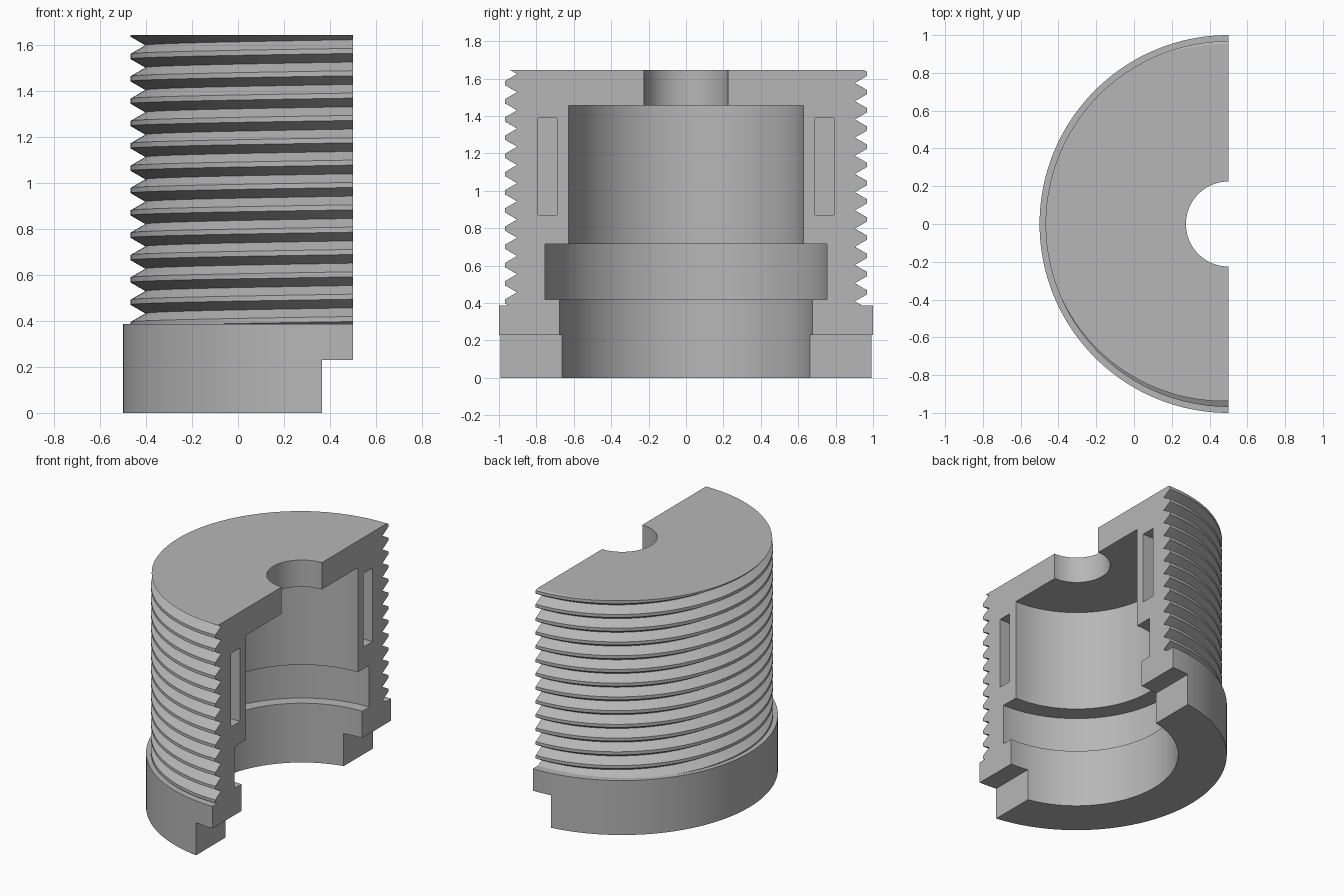
import bpy, bmesh
from math import pi, cos, sin, radians

if "Cube" in bpy.data.objects:
    bpy.data.objects.remove(bpy.data.objects["Cube"])

AXIS_X = 0.5                      # revolve axis lies on the cut plane
TOP, FLANGE_TOP = 1.645, 0.386
CREST_R, ROOT_R = 0.968, 0.903
PITCH, FLAT = 0.0973, 0.011       # thread pitch and half crest width
CREST_Z = 1.552                   # a crest height at the middle of the arc
SEGMENTS = 96

# Material
grey = bpy.data.materials.new("machined grey")
grey.use_nodes = True
colour = (0.47, 0.47, 0.47, 1)
grey.diffuse_color = colour
grey.node_tree.nodes["Principled BSDF"].inputs["Base Color"].default_value = colour


def thread_radius(z, crest):
    d = abs((z - crest + PITCH / 2) % PITCH - PITCH / 2)
    t = max(0, d - FLAT) / (PITCH / 2 - FLAT)
    return CREST_R + (ROOT_R - CREST_R) * t


def section(angle):
    """Closed (radius, height) outline at one angle, thread shifted along its helix."""
    crest = CREST_Z + PITCH * (angle - pi) / (2 * pi)
    heights = [FLANGE_TOP]
    for k in range(-14, 3):
        z = crest + k * PITCH
        heights += [z - FLAT, z + FLAT, z + PITCH / 2]
    heights.append(TOP)
    heights = [min(max(z, FLANGE_TOP), TOP) for z in heights]
    thread = [(thread_radius(z, crest), z) for z in heights]
    bore = [(0.225, TOP), (0.225, 1.455), (0.627, 1.455), (0.627, 0.715),
            (0.755, 0.715), (0.755, 0.42), (0.676, 0.42), (0.676, 0)]
    flange = [(1, 0), (1, FLANGE_TOP)]
    return flange + thread + bore


# Half body: stepped bore, flange and helical thread swept over half a turn
bm = bmesh.new()
columns = []
for i in range(SEGMENTS + 1):
    a = pi / 2 + pi * i / SEGMENTS
    columns.append([bm.verts.new((AXIS_X + r * cos(a), r * sin(a), z))
                    for r, z in section(a)])
count = len(columns[0])
for left, right in zip(columns, columns[1:]):
    for j in range(count):
        n = (j + 1) % count
        bm.faces.new((left[j], right[j], right[n], left[n]))
bm.faces.new(columns[0])
bm.faces.new(columns[-1])
bmesh.ops.remove_doubles(bm, verts=bm.verts, dist=1e-5)
bmesh.ops.recalc_face_normals(bm, faces=bm.faces)
mesh = bpy.data.meshes.new("threaded_half_body")
bm.to_mesh(mesh)
bm.free()
mesh.materials.append(grey)
body = bpy.data.objects.new("threaded_half_body", mesh)
bpy.context.collection.objects.link(body)


def cut_box(low, high):
    """Subtract an axis-aligned box from the body."""
    centre = [(a + b) / 2 for a, b in zip(low, high)]
    bpy.ops.mesh.primitive_cube_add(size=1, location=centre)
    cutter = bpy.context.object
    cutter.name = "box_cutter"
    cutter.hide_render = True
    cutter.scale = [b - a for a, b in zip(low, high)]
    cutter.data.materials.append(grey)
    mod = body.modifiers.new("cut", "BOOLEAN")
    mod.operation = "DIFFERENCE"
    mod.solver = "EXACT"
    mod.object = cutter
    bpy.context.view_layer.objects.active = body
    bpy.ops.object.modifier_apply(modifier=mod.name)
    bpy.data.objects.remove(cutter)


# Step under the flange and a slot in each half of the cut wall
cut_box((0.365, -1.2, -0.2), (0.7, 1.2, 0.23))
for low_y, high_y in ((-0.79, -0.69), (0.69, 0.79)):
    cut_box((0.3, low_y, 0.87), (0.7, high_y, 1.39))

# Smooth round walls, sharp steps
bpy.ops.object.select_all(action="DESELECT")
body.select_set(True)
bpy.context.view_layer.objects.active = body
bpy.ops.object.shade_smooth_by_angle(angle=radians(25))
